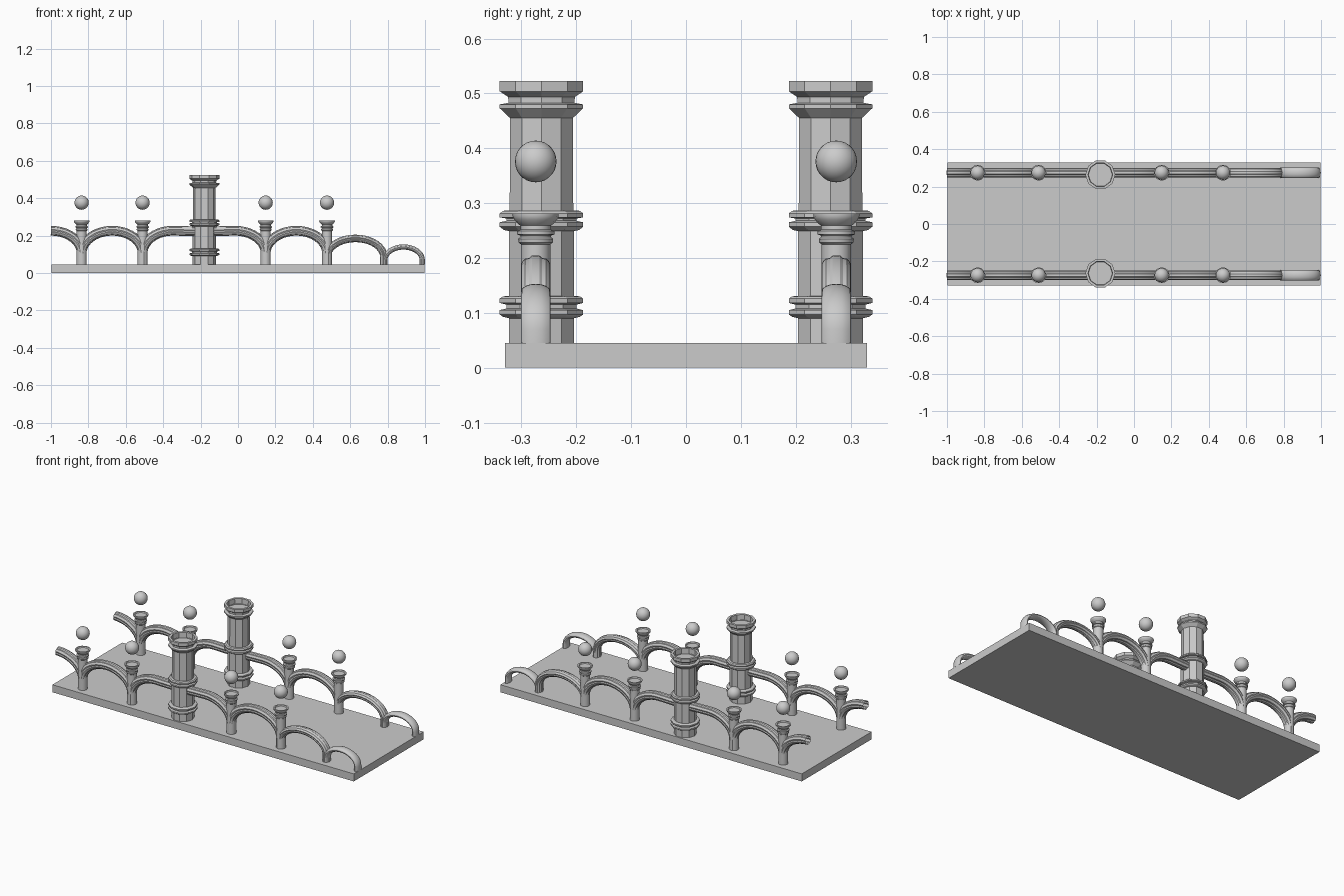
import bpy, bmesh
from math import sin, cos, pi, radians
from mathutils import Vector

if "Cube" in bpy.data.objects:
    bpy.data.objects.remove(bpy.data.objects["Cube"])

ROW_Y = 0.274      # arcade centre line
FLOOR = 0.045      # top of the deck


def finish(bm, name, smooth=None, mirror=True):
    bmesh.ops.recalc_face_normals(bm, faces=bm.faces)
    me = bpy.data.meshes.new(name)
    bm.to_mesh(me)
    bm.free()
    if smooth:
        me.shade_smooth()
        me.set_sharp_from_angle(angle=radians(smooth))
    ob = bpy.data.objects.new(name, me)
    bpy.context.collection.objects.link(ob)
    if mirror:
        m = ob.modifiers.new("other_side", 'MIRROR')
        m.use_axis = (False, True, False)
        m.use_clip = False
    return ob


def skin(bm, rings, cap=True):
    rows = [[bm.verts.new(p) for p in r] for r in rings]
    n = len(rows[0])
    for a, b in zip(rows, rows[1:]):
        for i in range(n):
            j = (i + 1) % n
            bm.faces.new((a[i], a[j], b[j], b[i]))
    if cap:
        bm.faces.new(rows[0])
        bm.faces.new(rows[-1])


def lathe(name, x, y, profile, sides, smooth=None):
    bm = bmesh.new()
    skin(bm, [[(x + r * cos(2 * pi * i / sides), y + r * sin(2 * pi * i / sides), z)
               for i in range(sides)] for r, z in profile])
    return finish(bm, name, smooth)


def half_arch(x0, x1, spring, apex, n=10):
    """Leg at x0 rising and bending over to the crown at x1."""
    pts = [(x0, FLOOR)]
    for i in range(n + 1):
        a = pi / 2 * i / n
        pts.append((x0 + (x1 - x0) * (1 - cos(a)), spring + (apex - spring) * sin(a)))
    return pts


def full_arch(x0, x1, spring, apex):
    mid = (x0 + x1) / 2
    return half_arch(x0, mid, spring, apex) + half_arch(x1, mid, spring, apex)[-2::-1]


def tube(name, path, thick, grooved=True, cap=True):
    bm = bmesh.new()
    rings = []
    n = 24 if grooved else 16
    for k, p in enumerate(path):
        a, b = path[max(k - 1, 0)], path[min(k + 1, len(path) - 1)]
        t = Vector((b[0] - a[0], b[1] - a[1])).normalized()
        nx, nz = -t.y, t.x
        ring = []
        for i in range(n):
            ang = 2 * pi * i / n
            f = 0.88 if grooved and i % 4 == 0 else 1.0
            u, v = 0.027 * f * cos(ang), thick * f * sin(ang)
            ring.append((p[0] + nx * v, ROW_Y + u, p[1] + nz * v))
        rings.append(ring)
    skin(bm, rings, cap)
    return finish(bm, name, 28)


# deck slab
bm = bmesh.new()
bmesh.ops.create_cube(bm, size=1)
for v in bm.verts:
    v.co = (v.co.x * 1.996, v.co.y * 0.66, (v.co.z + 0.5) * FLOOR)
finish(bm, "deck", mirror=False)

# ten-sided towers with ring bands and a recessed top
R, B, N = 0.080, 0.062, 0.067
tower = [(B, FLOOR), (B, .090), (R - .006, .093), (R, .097), (R, .105), (N, .108),
         (N, .115), (R, .118), (R, .126), (R - .006, .130), (B, .131),
         (B, .249), (R - .008, .251), (R, .257), (R, .265), (N, .268), (N, .272),
         (R, .274), (R, .281), (R - .006, .286), (.061, .287),
         (.060, .455), (R, .473), (R, .480), (N - .004, .483), (N - .004, .493),
         (R, .504), (R, .523), (.066, .523), (.064, .490)]
lathe("tower", -0.18, 0.2635, tower, 10)

# slim posts with moulded capitals and floating globes
posts = (-0.836, -0.51, 0.148, 0.476)
capital = [(.027, FLOOR), (.027, .225), (.031, .228), (.032, .235), (.028, .238),
           (.028, .241), (.034, .243), (.034, .249), (.028, .252), (.028, .259),
           (.033, .263), (.039, .270), (.042, .276), (.042, .281), (.034, .281), (.031, .275)]
for x in posts:
    lathe("post", x, ROW_Y, capital, 16, 28)
    bm = bmesh.new()
    bmesh.ops.create_uvsphere(bm, u_segments=24, v_segments=14, radius=0.038)
    bmesh.ops.translate(bm, verts=bm.verts, vec=(x, ROW_Y, 0.376))
    finish(bm, "globe", 40)

# tall arcade: broken half arch, full arches, and arms running into the tower
S, A = 0.105, 0.226
tube("broken_arch", half_arch(posts[0], -1.0, S, A), 0.026, cap=False)
tube("arch", full_arch(posts[0], posts[1], S, A), 0.026)
tube("arch", full_arch(posts[2], posts[3], S, A), 0.026)
tube("tower_arm", half_arch(posts[1], -0.35, S, A) + [(-0.18, A - .004)], 0.026)
tube("tower_arm", half_arch(posts[2], -0.015, S, A) + [(-0.18, A - .004)], 0.026)

# stepped-down end arches
tube("lower_arch", full_arch(posts[3], 0.78, 0.085, 0.185), 0.020)
tube("end_arch", full_arch(0.785, 0.985, 0.07, 0.139), 0.014, grooved=False)
